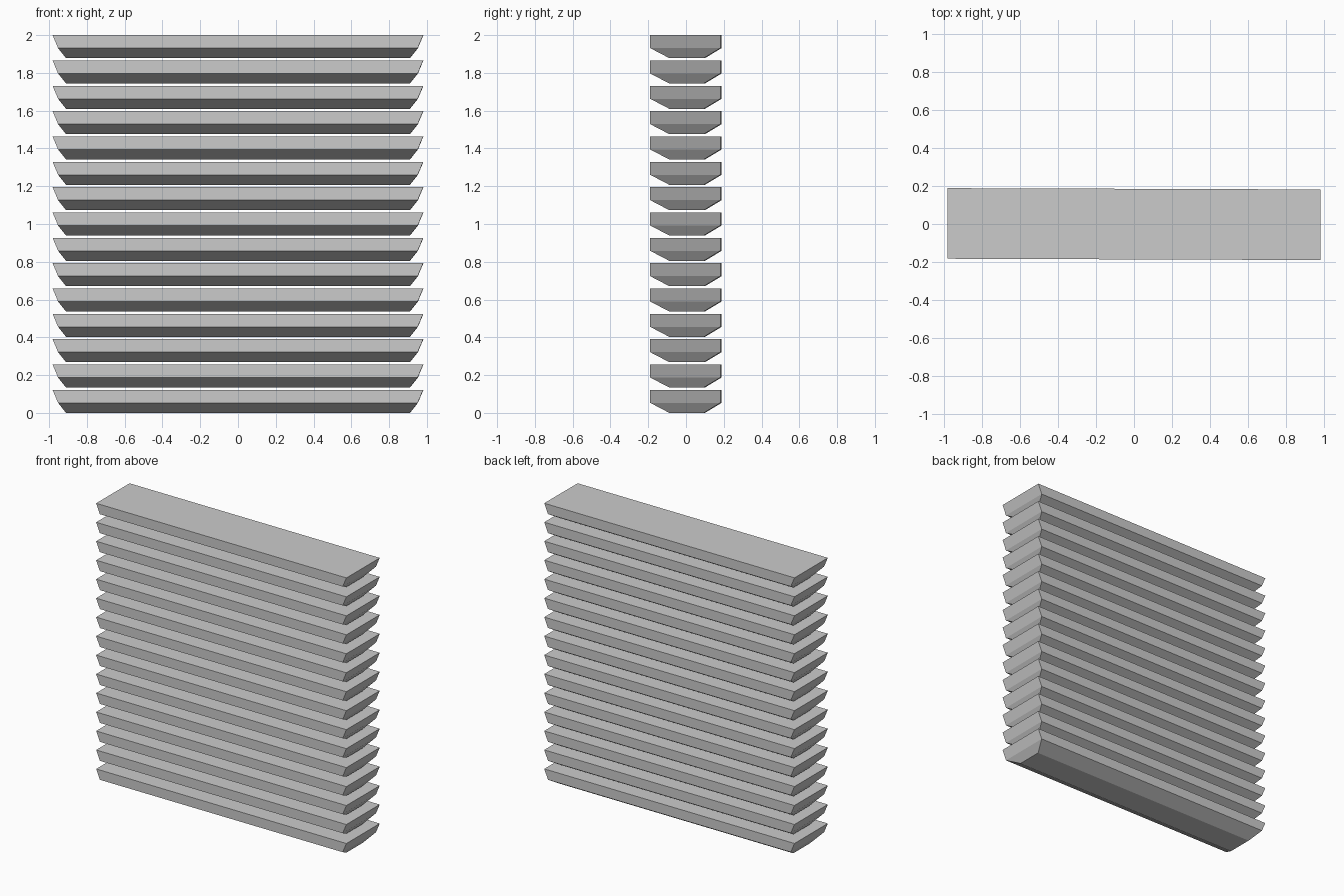
import bpy, bmesh, math

if "Cube" in bpy.data.objects:
    bpy.data.objects.remove(bpy.data.objects["Cube"])

COUNT = 15
HEIGHT = 0.122
PITCH = (2.0 - HEIGHT) / (COUNT - 1)

# Slat outline rings, bottom to top: (z, half length, front y, back y)
RINGS = [
    (0.0, 0.91, -0.085, 0.097),
    (0.053, 0.952, -0.186, 0.185),
    (HEIGHT, 0.981, -0.186, 0.185),
]


def slat_mesh():
    bm = bmesh.new()
    loops = []
    for z, hx, y0, y1 in RINGS:
        loops.append([bm.verts.new(p) for p in
                      ((-hx, y0, z), (hx, y0, z), (hx, y1, z), (-hx, y1, z))])
    for low, high in zip(loops, loops[1:]):
        for i in range(4):
            j = (i + 1) % 4
            bm.faces.new((low[i], low[j], high[j], high[i]))
    bm.faces.new(loops[0][::-1])
    bm.faces.new(loops[-1])
    bmesh.ops.recalc_face_normals(bm, faces=bm.faces)
    mesh = bpy.data.meshes.new("slat")
    bm.to_mesh(mesh)
    bm.free()
    return mesh


# Stack of identical slats, each turned very slightly about the vertical
mesh = slat_mesh()
for n in range(COUNT):
    slat = bpy.data.objects.new(f"slat_{n + 1:02d}", mesh)
    slat.location.z = n * PITCH
    slat.rotation_euler.z = math.radians(-0.2)
    bpy.context.collection.objects.link(slat)
